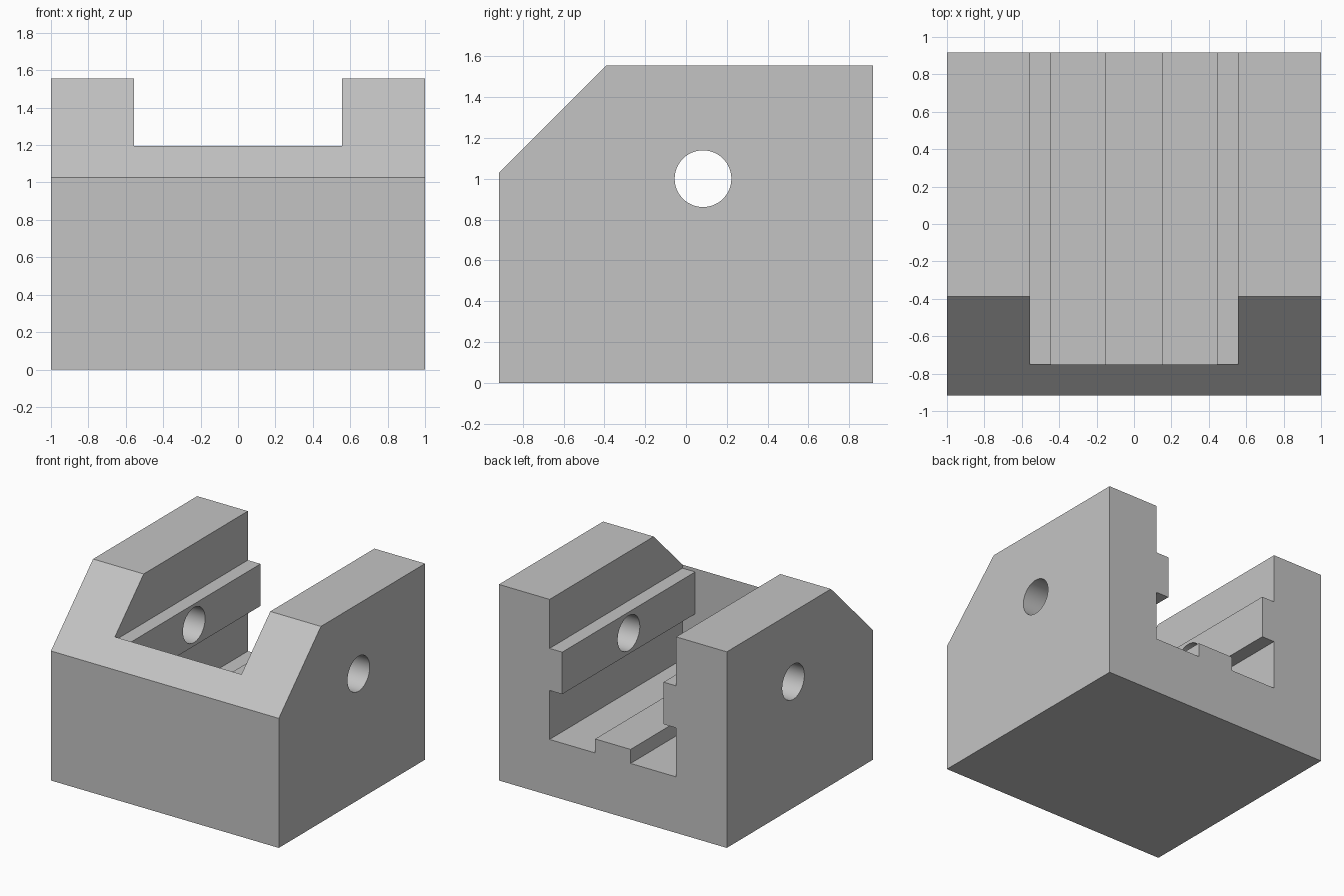
import bpy
import bmesh
from math import pi, radians
from mathutils import Matrix, Vector

if "Cube" in bpy.data.objects:
    bpy.data.objects.remove(bpy.data.objects["Cube"], do_unlink=True)

U = 1 / 9                      # design module
HALF_W, HALF_D, TOP = 9 * U, 8.25 * U, 14 * U


def link(name, bm):
    bmesh.ops.recalc_face_normals(bm, faces=bm.faces)
    mesh = bpy.data.meshes.new(name)
    bm.to_mesh(mesh)
    bm.free()
    obj = bpy.data.objects.new(name, mesh)
    bpy.context.collection.objects.link(obj)
    return obj


def extrude(name, points, offset):
    """Extrude a closed outline of 3D points along an offset."""
    bm = bmesh.new()
    face = bm.faces.new([bm.verts.new(p) for p in points])
    result = bmesh.ops.extrude_face_region(bm, geom=[face], use_keep_orig=True)
    moved = [v for v in result["geom"] if isinstance(v, bmesh.types.BMVert)]
    bmesh.ops.translate(bm, verts=moved, vec=Vector(offset))
    return link(name, bm)


def cut(target, cutter):
    cutter.hide_render = True
    mod = target.modifiers.new(cutter.name, "BOOLEAN")
    mod.operation, mod.solver, mod.object = "DIFFERENCE", "EXACT", cutter
    bpy.context.view_layer.objects.active = target
    bpy.ops.object.modifier_apply(modifier=mod.name)
    bpy.data.objects.remove(cutter, do_unlink=True)


# Block with a sloped front top edge: side outline extruded across the width
slope = 4.75 * U
side = [(-HALF_D, 0), (HALF_D, 0), (HALF_D, TOP),
        (-HALF_D + slope, TOP), (-HALF_D, TOP - slope)]
block = extrude("slotted_block", [(-HALF_W, y, z) for y, z in side], (2 * HALF_W, 0, 0))

# Channel open at the back and top, leaving side rails and a floor rib
half = [(1.4, 5), (1.4, 4), (5, 4), (5, 7.5), (4, 7.5), (4, 10.5), (5, 10.5), (5, 16)]
outline = half + [(-x, z) for x, z in reversed(half)]
front_wall = -6.75 * U
channel = extrude("channel_cutter", [(x * U, front_wall, z * U) for x, z in outline], (0, 2, 0))
cut(block, channel)

# Round cross hole through both side walls and rails
bm = bmesh.new()
bmesh.ops.create_cone(bm, cap_ends=True, segments=64, radius1=1.25 * U,
                      radius2=1.25 * U, depth=3,
                      matrix=Matrix.Translation((0, 0.75 * U, 9 * U)) @ Matrix.Rotation(pi / 2, 4, "Y"))
cut(block, link("hole_cutter", bm))

# Flat grey finish
grey = bpy.data.materials.new("light_grey")
grey.use_nodes = True
colour = (0.55, 0.55, 0.55, 1)
grey.diffuse_color = colour
grey.node_tree.nodes["Principled BSDF"].inputs["Base Color"].default_value = colour
block.data.materials.clear()
block.data.materials.append(grey)

# Smooth hole walls, crisp edges elsewhere
bpy.ops.object.select_all(action="DESELECT")
block.select_set(True)
bpy.context.view_layer.objects.active = block
bpy.ops.object.shade_smooth_by_angle(angle=radians(30))
